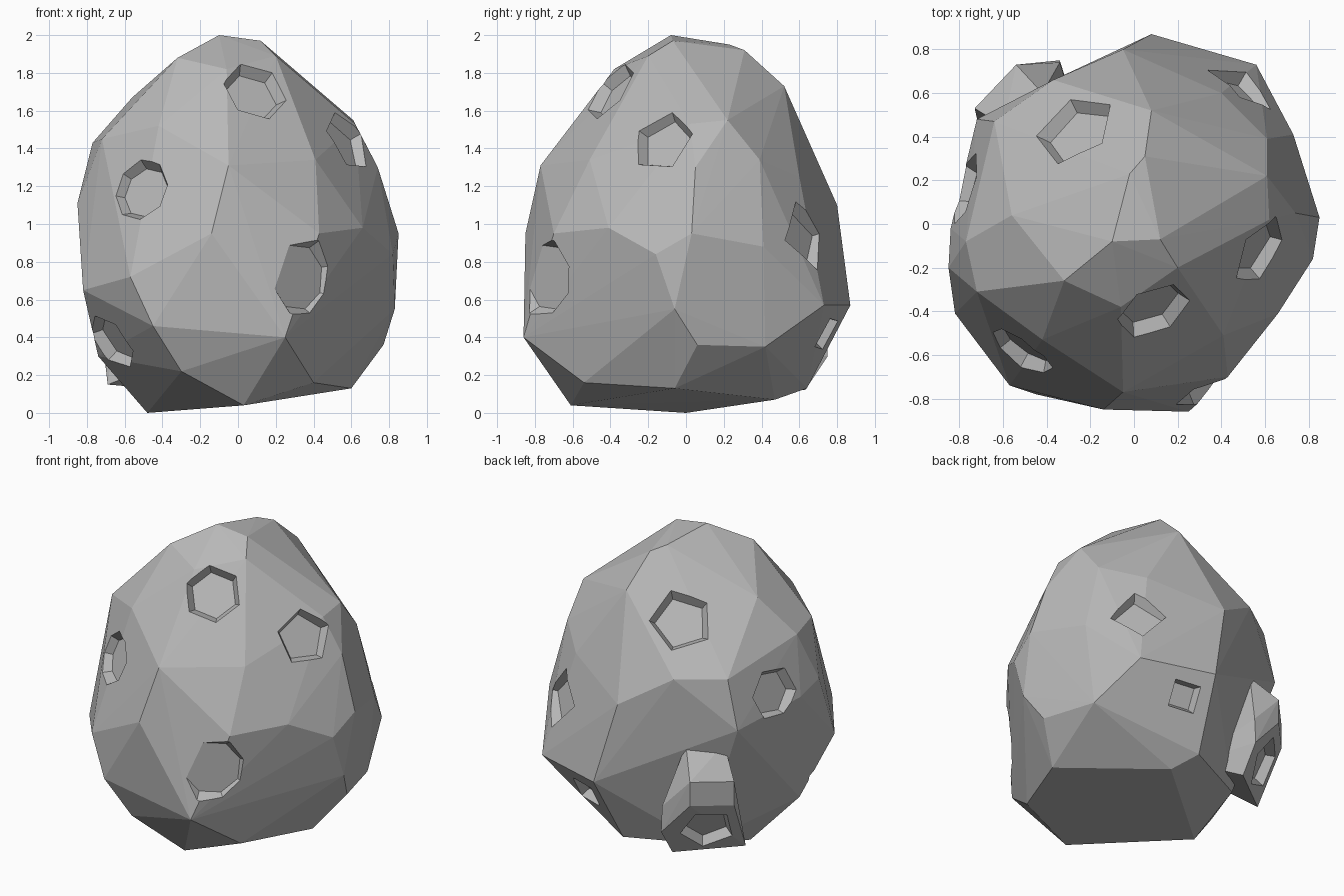
import bpy, bmesh
from mathutils import Vector, Matrix
from mathutils.bvhtree import BVHTree

if "Cube" in bpy.data.objects:
    bpy.data.objects.remove(bpy.data.objects["Cube"])

stone = bpy.data.materials.new("grey stone")
stone.diffuse_color = (0.48, 0.48, 0.48, 1)
stone.use_nodes = True
stone.node_tree.nodes["Principled BSDF"].inputs["Base Color"].default_value = stone.diffuse_color


def add_object(name, bm):
    bmesh.ops.recalc_face_normals(bm, faces=bm.faces)
    mesh = bpy.data.meshes.new(name)
    bm.to_mesh(mesh)
    bm.free()
    mesh.materials.append(stone)
    obj = bpy.data.objects.new(name, mesh)
    bpy.context.collection.objects.link(obj)
    return obj


def hull(name, points):
    bm = bmesh.new()
    for p in points:
        bm.verts.new(p)
    bmesh.ops.convex_hull(bm, input=bm.verts[:])
    loose = [v for v in bm.verts if not v.link_faces]
    bmesh.ops.delete(bm, geom=loose, context='VERTS')
    return add_object(name, bm)


def apply_boolean(target, tool, operation):
    mod = target.modifiers.new("cut", 'BOOLEAN')
    mod.object, mod.operation, mod.solver = tool, operation, 'EXACT'
    deps = bpy.context.evaluated_depsgraph_get()
    target.data = bpy.data.meshes.new_from_object(target.evaluated_get(deps))
    target.modifiers.clear()
    bpy.data.objects.remove(tool)


# Faceted egg-shaped boulder
rock = hull("boulder", [
    # crown
    (-.1, -.08, 2), (.12, -.07, 1.97), (.2, -.2, 1.89), (-.06, -.38, 1.82),
    (-.32, -.26, 1.88), (-.02, .23, 1.95), (.05, .31, 1.92), (.08, .52, 1.73),
    (-.56, .04, 1.67),
    # shoulders
    (-.72, -.31, 1.45), (-.42, -.53, 1.52), (-.05, -.77, 1.31), (.41, -.51, 1.34),
    (.61, .22, 1.55), (.62, .02, 1.53), (.74, .05, 1.3), (.61, .39, 1.34),
    (-.64, .47, 1.3), (-.37, .66, 1.3), (.4, .6, 1.25), (-.77, -.08, 1.43),
    # waist
    (-.05, .8, 1.1), (-.85, -.2, 1.11), (-.84, -.02, 1.05), (-.72, .48, .98),
    (-.14, -.85, .95), (.66, -.41, .98), (.85, .03, .95), (.82, -.16, .84),
    (.73, .41, .88), (-.57, -.74, .72), (-.82, -.41, .65), (.83, -.06, .55),
    (.56, .73, .57), (.08, .87, .57), (.43, -.7, .95),
    # underside
    (-.45, -.78, .46), (.25, -.86, .4), (.77, .06, .36),
    (.67, .42, .35), (-.3, -.7, .22), (.4, -.54, .16), (.6, -.06, .13),
    (.03, -.61, .04), (-.48, 0, 0), (.1, .47, .07), (-.42, .43, .12),
    (-.74, -.15, .3), (.02, .64, .13)])

# Raised lump low on the back left
lump = hull("lump", [
    (-.69, .35, .15), (-.34, .63, .12), (-.34, .75, .3), (-.34, .74, .47),
    (-.54, .73, .52), (-.73, .53, .5), (-.54, .73, .68), (-.73, .53, .66),
    (-.6, .45, .85), (-.42, .6, .85), (-.3, .2, .3), (-.2, .3, .3)])
apply_boolean(rock, lump, 'UNION')

# Craters: centre, radius, sides, turn
craters = [
    ((.38, -.8, .72), .22, 8, .3),
    ((-.55, -.63, 1.2), .17, 8, .2),
    ((.12, -.46, 1.75), .18, 6, .2),
    ((.66, -.17, 1.48), .18, 5, 1.2),
    ((-.80, .17, 1.13), .17, 6, .4),
    ((-.28, .45, 1.6), .2, 5, .3),
    ((.5, .64, .94), .19, 4, .1),
    ((.22, .74, .42), .12, 4, .7),
    ((-.7, -.36, .35), .17, 6, .2),
    ((-.56, .57, .31), .17, 5, .5)]

skin = bmesh.new()
skin.from_mesh(rock.data)
tree = BVHTree.FromBMesh(skin)
spots = []
for centre, radius, sides, turn in craters:
    spot, normal, _, _ = tree.find_nearest(Vector(centre))
    # average the facing over the neighbouring facets
    facing = normal.copy()
    t1 = normal.orthogonal().normalized()
    t2 = normal.cross(t1)
    for d in (t1, -t1, t2, -t2):
        facing += tree.find_nearest(spot + d * radius * .7)[1] * .5
    spots.append((spot, facing.normalized(), radius, sides, turn))
skin.free()

# Cut each crater with a tapered plug
DEPTH, RISE, TAPER = .06, .13, .2
for spot, facing, radius, sides, turn in spots:
    bm = bmesh.new()
    bmesh.ops.create_cone(
        bm, cap_ends=True, segments=sides, depth=DEPTH + RISE,
        radius1=radius * (1 - TAPER), radius2=radius * (1 + TAPER * RISE / DEPTH))
    place = (Matrix.Translation(spot + facing * (RISE - DEPTH) / 2)
             @ facing.to_track_quat('Z', 'Y').to_matrix().to_4x4()
             @ Matrix.Rotation(turn, 4, 'Z'))
    bmesh.ops.transform(bm, matrix=place, verts=bm.verts)
    apply_boolean(rock, add_object("crater_cutter", bm), 'DIFFERENCE')

# One stone colour, flat facets
rock.data.materials.clear()
rock.data.materials.append(stone)
for face in rock.data.polygons:
    face.material_index = 0
    face.use_smooth = False
